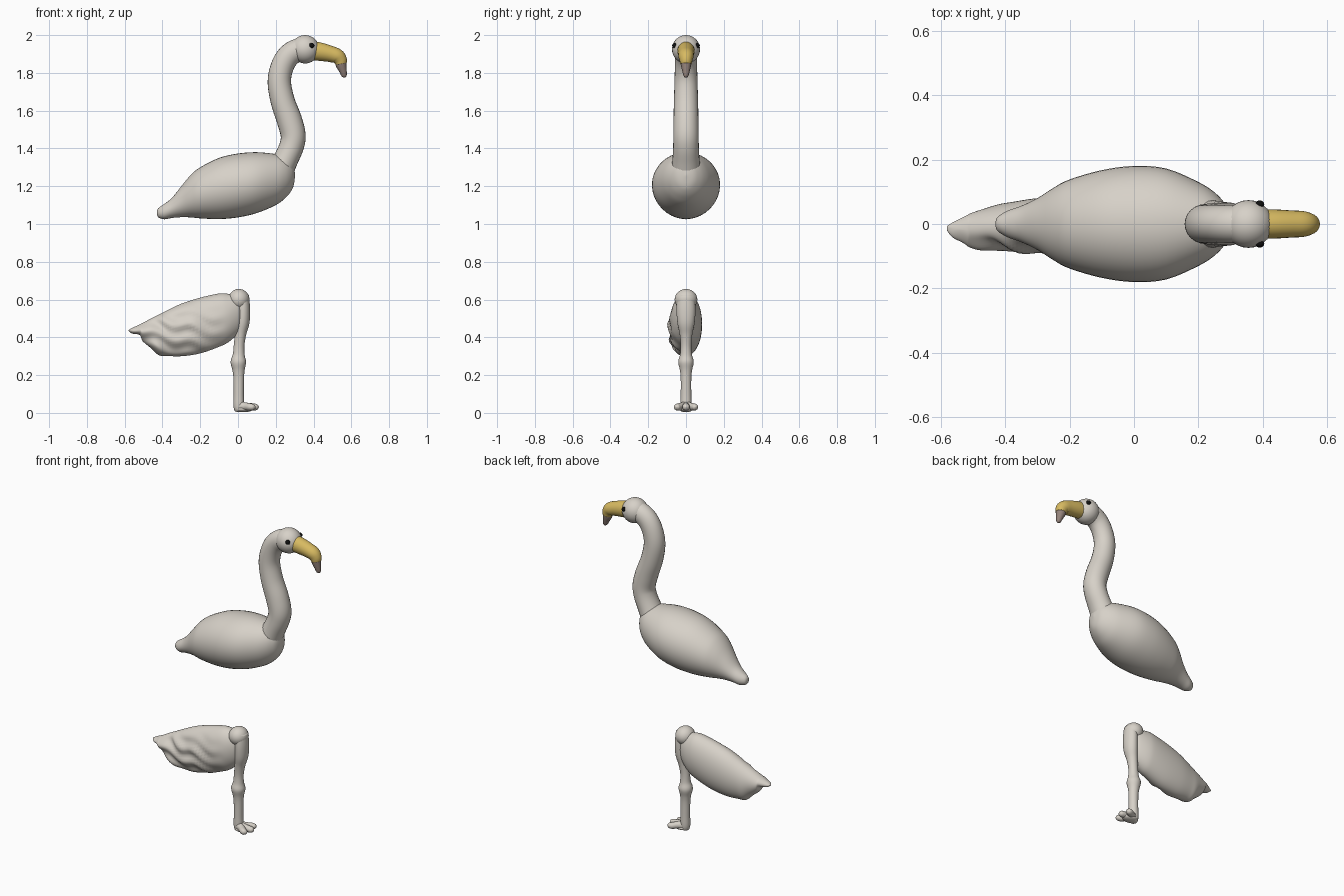
import bpy, bmesh, math
from mathutils import Vector


def material(name, rgb):
    m = bpy.data.materials.new(name)
    m.diffuse_color = (*rgb, 1)
    return m


PLUMAGE = material("warm white", (0.68, 0.64, 0.58))
YELLOW = material("beak yellow", (0.68, 0.49, 0.12))
TIP = material("brown grey", (0.30, 0.23, 0.20))
BLACK = material("black", (0.005, 0.005, 0.005))


def smooth_rows(rows, steps):
    """Catmull-Rom interpolation through rows of numbers."""
    out = []
    for i in range(len(rows) - 1):
        a, b, c, d = (rows[max(0, min(len(rows) - 1, i + k))] for k in (-1, 0, 1, 2))
        for s in range(steps):
            t = s / steps
            out.append([0.5 * (2 * q + (r - p) * t + (2 * p - 5 * q + 4 * r - w) * t * t
                               + (3 * q - p - 3 * r + w) * t ** 3)
                        for p, q, r, w in zip(a, b, c, d)])
    return out + [list(rows[-1])]


def skin(name, sections, mat, sides=32, shift=None):
    """Loft over (centre, u, v) elliptical sections with capped ends."""
    bm = bmesh.new()
    rings = []
    for c, u, v in sections:
        ring = []
        for k in range(sides):
            a = 2 * math.pi * k / sides
            p = c + u * math.cos(a) + v * math.sin(a)
            ring.append(bm.verts.new(shift(p, a) if shift else p))
        rings.append(ring)
    for r0, r1 in zip(rings, rings[1:]):
        for k in range(sides):
            n = (k + 1) % sides
            bm.faces.new((r0[k], r0[n], r1[n], r1[k]))
    bm.faces.new(rings[0])
    bm.faces.new(rings[-1])
    bmesh.ops.recalc_face_normals(bm, faces=bm.faces)
    return finish(name, bm, mat)


def finish(name, bm, mat):
    me = bpy.data.meshes.new(name)
    bm.to_mesh(me)
    bm.free()
    me.materials.append(mat)
    me.polygons.foreach_set("use_smooth", [True] * len(me.polygons))
    ob = bpy.data.objects.new(name, me)
    bpy.context.collection.objects.link(ob)
    return ob


def hull(name, rows, mat, steps=4, sides=32, shift=None):
    """Rows: x, bottom z, top z, half width, centre y."""
    secs = []
    for x, lo, hi, w, cy in smooth_rows(rows, steps):
        secs.append((Vector((x, cy, (lo + hi) / 2)), Vector((0, max(w, 0.001), 0)),
                     Vector((0, 0, max((hi - lo) / 2, 0.001)))))
    return skin(name, secs, mat, sides, shift)


def tube(name, rows, mat, steps=5, sides=24):
    """Rows: x, y, z, radius in the bending plane, sideways radius."""
    pts = smooth_rows(rows, steps)
    secs = []
    for i, p in enumerate(pts):
        t = (Vector(pts[min(i + 1, len(pts) - 1)][:3]) - Vector(pts[max(i - 1, 0)][:3])).normalized()
        u = Vector((0, 1, 0))
        u = (u - t * t.dot(u)).normalized()
        secs.append((Vector(p[:3]), u * p[4], t.cross(u) * p[3]))
    return skin(name, secs, mat, sides)


def ball(name, loc, scale, mat):
    bm = bmesh.new()
    bmesh.ops.create_uvsphere(bm, u_segments=28, v_segments=18, radius=1)
    for v in bm.verts:
        v.co = Vector([a * b for a, b in zip(v.co, scale)])
    ob = finish(name, bm, mat)
    ob.location = loc
    return ob


# Body, with the tail at -x
hull("body", [(-.43, 1.058, 1.062, .002, 0), (-.423, 1.036, 1.083, .022, 0),
              (-.39, 1.025, 1.106, .042, 0), (-.35, 1.032, 1.138, .056, 0),
              (-.30, 1.036, 1.20, .08, 0), (-.25, 1.035, 1.26, .112, 0),
              (-.20, 1.03, 1.30, .138, 0), (-.10, 1.026, 1.35, .167, 0),
              (0, 1.035, 1.373, .18, 0), (.10, 1.058, 1.38, .172, 0),
              (.20, 1.10, 1.37, .13, 0), (.25, 1.137, 1.355, .098, 0),
              (.28, 1.172, 1.334, .066, 0), (.295, 1.205, 1.31, .038, 0),
              (.302, 1.255, 1.26, .002, 0)], PLUMAGE, sides=40)

# Neck and head
tube("neck", [(.215, 0, 1.27, .075, .08), (.252, 0, 1.34, .066, .072),
              (.283, 0, 1.41, .065, .068), (.292, 0, 1.47, .066, .067),
              (.272, 0, 1.55, .067, .066), (.237, 0, 1.65, .064, .064),
              (.219, 0, 1.75, .062, .061), (.233, 0, 1.83, .061, .059),
              (.268, 0, 1.89, .061, .058), (.32, 0, 1.922, .06, .058),
              (.37, 0, 1.925, .05, .05)], PLUMAGE)
ball("head", (.355, 0, 1.925), (.076, .074, .075), PLUMAGE)
for side, label in ((-1, "right"), (1, "left")):
    ball("eye_" + label, (.390, side * .061, 1.945), (.014, .012, .014), BLACK)

# Hooked beak with a dark tip
tube("beak", [(.395, 0, 1.918, .05, .046), (.44, 0, 1.911, .048, .045),
              (.49, 0, 1.90, .043, .042), (.525, 0, 1.888, .04, .04),
              (.541, 0, 1.868, .036, .034), (.546, 0, 1.848, .030, .030)], YELLOW)
tube("beak_tip", [(.544, 0, 1.855, .029, .029), (.547, 0, 1.84, .028, .027),
                  (.556, 0, 1.81, .02, .020), (.562, 0, 1.785, .014, .013),
                  (.563, 0, 1.776, .006, .006)], TIP)


# Single folded wing, rippled with feathers on the -y side
def feathers(p, a):
    s = max(0, -math.cos(a)) ** 0.5 * min(1, max(0, (-.04 - p.x) / .2)) * min(1, max(0, (.60 - p.z) / .12))
    row = math.sin(p.z * 75 + p.x * 18 + 1.2 * math.sin(p.x * 32))
    return p + Vector((0, s * (0.008 * row + 0.004 * math.sin(p.x * 48 + p.z * 20)), 0))


hull("wing", [(.03, .52, .56, .012, 0), (.015, .455, .60, .035, 0),
              (0, .42, .622, .052, 0), (-.05, .375, .63, .074, 0),
              (-.10, .35, .632, .083, 0), (-.20, .315, .61, .087, -.002),
              (-.30, .30, .578, .084, -.004), (-.38, .302, .54, .075, -.007),
              (-.42, .306, .52, .07, -.009), (-.46, .342, .50, .061, -.012),
              (-.505, .38, .476, .05, -.016), (-.52, .412, .468, .044, -.018),
              (-.56, .42, .45, .022, -.016), (-.58, .434, .438, .004, -.01)],
     PLUMAGE, steps=6, sides=56, shift=feathers)

# Leg: hip, thigh, shin with a knobbly knee
ball("hip", (.005, 0, .60), (.056, .06, .056), PLUMAGE)
tube("leg", [(.022, 0, .62, .036, .045), (.028, 0, .55, .036, .05),
             (.025, 0, .48, .036, .046), (.014, 0, .42, .03, .034),
             (.006, 0, .36, .028, .028), (.004, 0, .31, .031, .031),
             (.002, 0, .27, .041, .041), (.003, 0, .225, .032, .032),
             (.004, 0, .18, .028, .028), (.004, 0, .10, .027, .028),
             (.004, 0, .04, .028, .029), (.004, 0, .012, .022, .023),
             (.004, 0, .005, .010, .010)], PLUMAGE)

# Foot with three toes
for y, reach, label in ((-1, .085, "right"), (0, .102, "middle"), (1, .085, "left")):
    tube("toe_" + label, [(.0, 0, .036, .029, .024), (.04, y * .022, .034, .021, .02),
                          (reach - .018, y * .043, .031, .019, .02),
                          (reach, y * .048, .031, .014, .015),
                          (reach + .008, y * .05, .031, .003, .003)], PLUMAGE, sides=16)
ball("foot_pad", (.03, 0, .02), (.05, .035, .0165), PLUMAGE)
